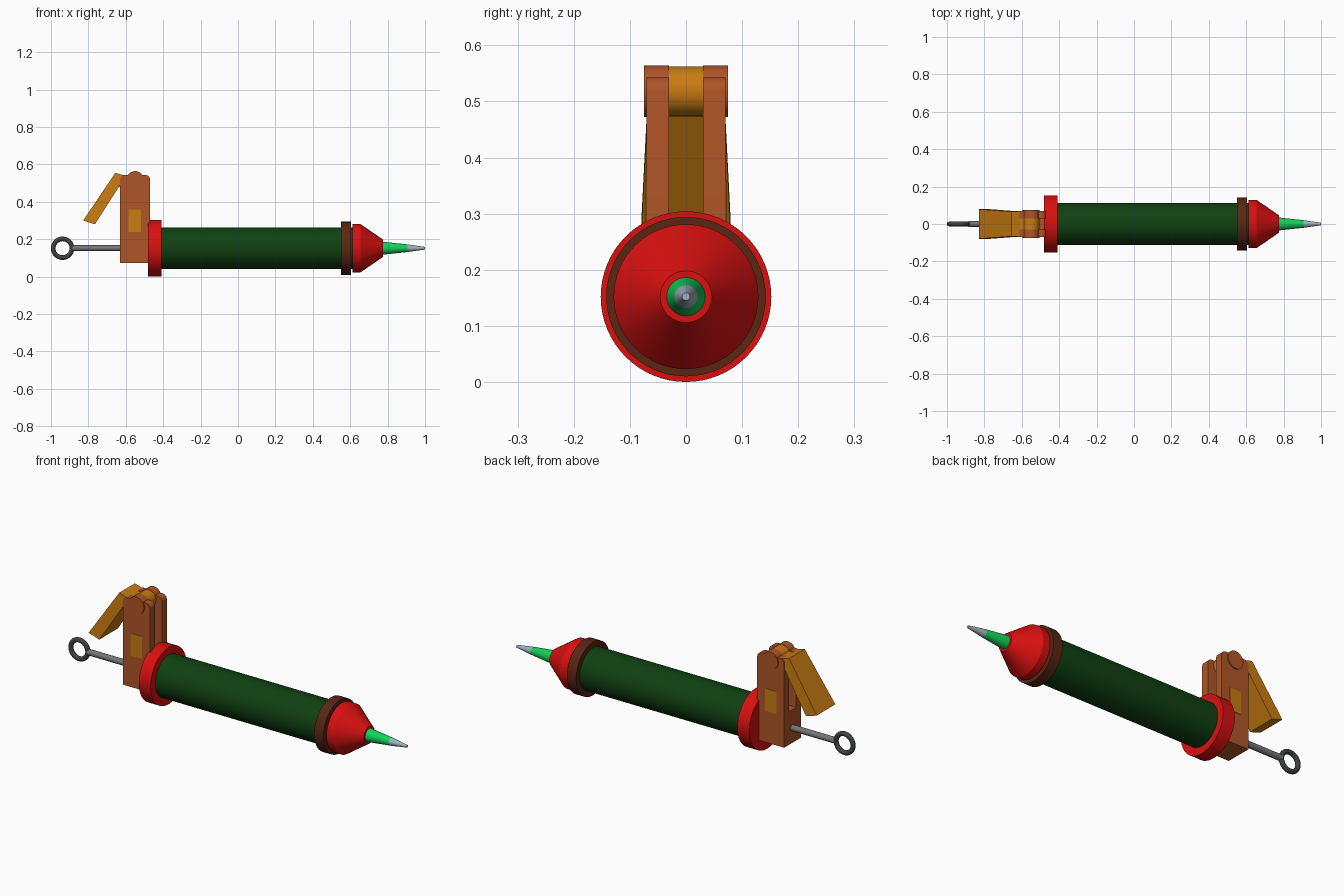
import bpy, bmesh, math

if "Cube" in bpy.data.objects:
    bpy.data.objects.remove(bpy.data.objects["Cube"])

AXIS_Z = 0.152  # height of the barrel axis


def material(name, rgb):
    m = bpy.data.materials.new(name)
    m.diffuse_color = (*rgb, 1)
    m.use_nodes = True
    m.node_tree.nodes["Principled BSDF"].inputs["Base Color"].default_value = m.diffuse_color
    return m


RED = material("red", (0.70, 0.005, 0.005))
DARK_GREEN = material("dark green", (0.005, 0.052, 0.006))
DARK_BROWN = material("dark brown", (0.10, 0.019, 0.007))
RUST = material("rust brown", (0.43, 0.09, 0.02))
AMBER = material("amber", (0.58, 0.20, 0.006))
BRIGHT_GREEN = material("bright green", (0.006, 0.64, 0.10))
PALE_STEEL = material("pale steel", (0.36, 0.44, 0.52))
GREY = material("grey", (0.18, 0.18, 0.19))
CHARCOAL = material("charcoal", (0.045, 0.055, 0.055))


def finish(name, bm, mat, smooth=True):
    bmesh.ops.recalc_face_normals(bm, faces=bm.faces)
    mesh = bpy.data.meshes.new(name)
    bm.to_mesh(mesh)
    bm.free()
    mesh.materials.append(mat)
    ob = bpy.data.objects.new(name, mesh)
    bpy.context.collection.objects.link(ob)
    if smooth:
        bpy.ops.object.select_all(action='DESELECT')
        ob.select_set(True)
        bpy.context.view_layer.objects.active = ob
        bpy.ops.object.shade_smooth_by_angle(angle=math.radians(30))
    return ob


def lathe(name, profile, mat, n=64):
    """Turn (x, radius) points around the barrel axis and cap both ends."""
    bm = bmesh.new()
    rings = []
    for x, r in profile:
        rings.append([bm.verts.new((x, r * math.cos(2 * math.pi * i / n),
                                    AXIS_Z + r * math.sin(2 * math.pi * i / n)))
                      for i in range(n)])
    for a, b in zip(rings, rings[1:]):
        for i in range(n):
            j = (i + 1) % n
            bm.faces.new((a[i], a[j], b[j], b[i]))
    bm.faces.new(rings[0])
    bm.faces.new(rings[-1])
    return finish(name, bm, mat)


def prism(name, points, mat, y=0.0):
    """Side outline of (x, z, half width) points, widened about y."""
    bm = bmesh.new()
    sides = [[bm.verts.new((x, y + s * w, z)) for x, z, w in points] for s in (-1, 1)]
    n = len(points)
    for i in range(n):
        j = (i + 1) % n
        bm.faces.new((sides[0][i], sides[0][j], sides[1][j], sides[1][i]))
    for side in sides:
        bm.faces.new(side)
    return finish(name, bm, mat)


def arc(cx, cz, r, a0, a1, w, steps):
    angles = [math.radians(a0 + (a1 - a0) * k / steps) for k in range(steps + 1)]
    return [(cx + r * math.cos(a), cz + r * math.sin(a), w) for a in angles]


def disc(r, w):
    return arc(-0.55, 0.518, r, 0, 352.5, w, 47)


# Barrel, collars and nozzle
lathe("rear_collar", [(-0.48, 0.152), (-0.41, 0.152)], RED)
lathe("barrel", [(-0.42, 0.112), (0.614, 0.112)], DARK_GREEN)
lathe("front_band", [(0.55, 0.142), (0.604, 0.142)], DARK_BROWN)
lathe("front_cone", [(0.613, 0.129), (0.655, 0.129), (0.776, 0.046)], RED)
lathe("nozzle", [(0.77, 0.035), (0.905, 0.0205)], BRIGHT_GREEN, 32)
lathe("nozzle_tip", [(0.905, 0.0205), (1.0, 0.007)], PALE_STEEL, 32)

# Plunger rod and pull ring
lathe("plunger_rod", [(-0.885, 0.016), (-0.47, 0.016)], GREY, 24)
bpy.ops.mesh.primitive_torus_add(location=(-0.938, 0, AXIS_Z), rotation=(math.pi / 2, 0, 0),
                                 major_radius=0.050, minor_radius=0.0125,
                                 major_segments=48, minor_segments=16)
ring = bpy.context.object
ring.name = "pull_ring"
ring.data.materials.append(CHARCOAL)
bpy.ops.object.shade_smooth_by_angle(angle=math.radians(40))

# Handle: solid base with two cheeks that hold the trigger hinge
prism("handle_base", [(x, z, 0.07) for x, z in
                      ((-0.63, 0.072), (-0.47, 0.072), (-0.47, 0.25), (-0.63, 0.25))], RUST)
for label, s in (("front", -1), ("back", 1)):
    outline = [(-0.63, 0.25, 0.02), (-0.47, 0.25, 0.02)]
    outline += arc(-0.495, 0.518, 0.025, 0, 90, 0.02, 6)
    outline += arc(-0.608, 0.521, 0.022, 90, 180, 0.02, 6)
    prism(label + "_cheek", outline, RUST, s * 0.05)
    prism(label + "_hinge_boss", disc(0.046, 0.0225), RUST, s * 0.0525)
    prism(label + "_side_plate", [(x, z, 0.003) for x, z in
          ((-0.585, 0.24), (-0.518, 0.24), (-0.518, 0.36), (-0.585, 0.36))], AMBER, s * 0.069)

# Trigger: hinge barrel, arm in the slot and the flared lever
prism("trigger_hinge", disc(0.0445, 0.03), AMBER)
prism("trigger_arm", [(x, z, 0.029) for x, z in
                      ((-0.64, 0.478), (-0.55, 0.478), (-0.55, 0.54), (-0.64, 0.54))], AMBER)
prism("trigger_lever", [(-0.656, 0.555, 0.066), (-0.60, 0.538, 0.066),
                        (-0.765, 0.28, 0.079), (-0.828, 0.30, 0.079)], AMBER)
